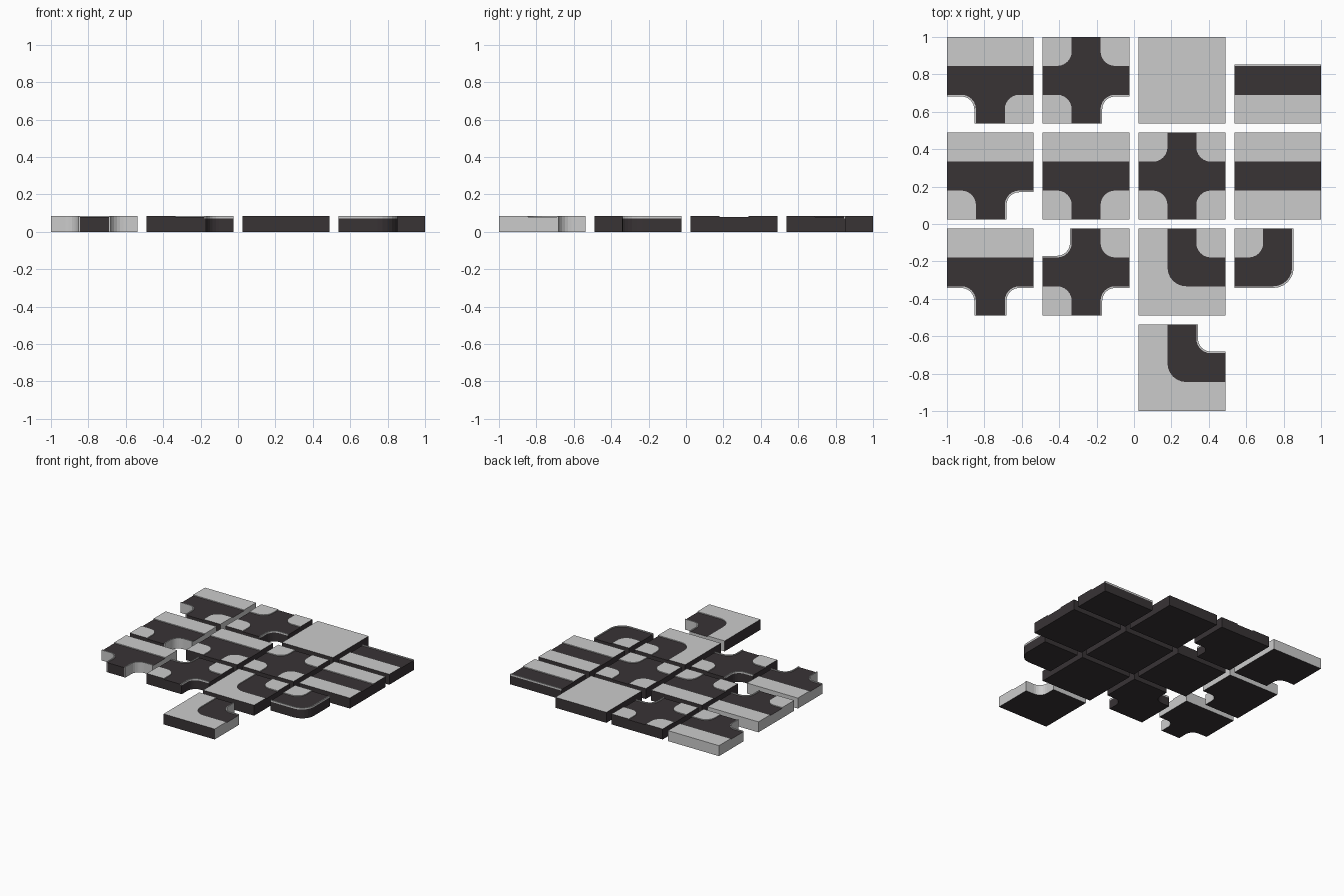
import bpy, bmesh
from math import cos, sin, radians
from mathutils import Vector

if "Cube" in bpy.data.objects:
    bpy.data.objects.remove(bpy.data.objects["Cube"])

H, PITCH = 0.232, 0.512          # tile half size, grid spacing
HW, R_IN, R_OUT = 0.077, 0.078, 0.1   # road half width, corner radii
CURB = 0.009                     # curb thickness
ROAD_Z, STRIP_Z, TOP_Z = 0.079, 0.072, 0.086
SEG = 6
LIGHT, DARK = 0, 1


def material(name, col):
    m = bpy.data.materials.new(name)
    m.diffuse_color = (*col, 1)
    m.use_nodes = True
    m.node_tree.nodes["Principled BSDF"].inputs["Base Color"].default_value = m.diffuse_color
    return m


MATS = [material("pavement_grey", (0.8, 0.8, 0.8)),
        material("asphalt_dark", (0.04, 0.033, 0.036))]


def rot(p, k):
    for _ in range(k % 4):
        p = (-p[1], p[0])
    return p


def arc(cx, cy, r, a0, a1):
    angs = [radians(a0 + (a1 - a0) * i / SEG) for i in range(SEG + 1)]
    return [(cx + r * cos(a), cy + r * sin(a)) for a in angs]


def road_edge(arm, span, off=0):
    """Road edge running from one road end to the next, counter-clockwise."""
    w = HW + off
    if span == 1:
        c = HW + R_IN
        pts = [(H, w)] + arc(c, c, R_IN - off, 270, 180) + [(w, H)]
    elif span == 2:
        pts = [(H, w), (-H, w)]
    else:
        pts = [(H, w)] + arc(R_OUT - HW, HW - R_OUT, R_OUT + off, 90, 180) + [(-w, -H)]
    return [rot(p, arm) for p in pts]


def side(pts_a, pts_b):
    """Which tile side an outer wall lies on: E, N, W, S or none."""
    for k, name in enumerate("ENWS"):
        if all(abs(rot(p, 4 - k)[0] - H) < 1e-5 for p in (pts_a, pts_b)):
            return name
    return ""


def tile(name, col, row, arms, light_sides=""):
    bm = bmesh.new()

    def face(pts, mat):
        bm.faces.new([bm.verts.new(Vector(p)) for p in pts]).material_index = mat

    def cap(poly, z):
        face([(x, y, z) for x, y in poly], LIGHT if z == TOP_Z else DARK)
        face([(x, y, 0) for x, y in reversed(poly)], DARK)

    def wall(a, b, z0, z1, mat):
        face([(*a, z0), (*b, z0), (*b, z1), (*a, z1)], mat)

    def side_mat(a, b):
        s = side(a, b)
        return LIGHT if s and s in light_sides else DARK

    keys = sorted(arms)
    road = []
    for i, arm in enumerate(keys):
        nxt = keys[(i + 1) % len(keys)]
        span = (nxt - arm) % 4
        inner = road_edge(arm, span)
        # end of the previous edge to the start of this one is an open road end
        if road:
            wall(road[-1], inner[0], 0, ROAD_Z, side_mat(road[-1], inner[0]))
        road += inner
        for a, b in zip(inner, inner[1:]):          # kerb face above the road
            wall(b, a, ROAD_Z, TOP_Z, LIGHT)
        if arms[arm]:                               # full pavement
            outer = [rot((H, H), arm + k) for k in range(span)]
        else:                                       # thin curb only
            outer = road_edge(arm, span, CURB)
        loop = [inner[0]] + outer + [inner[-1]]
        for a, b in zip(loop, loop[1:]):
            if arms[arm]:
                wall(a, b, 0, TOP_Z, side_mat(a, b))
            else:
                wall(a, b, 0, STRIP_Z, LIGHT if light_sides else DARK)
                wall(a, b, STRIP_Z, TOP_Z, LIGHT)
        cap(outer + inner[::-1], TOP_Z)
    if road:
        wall(road[-1], road[0], 0, ROAD_Z, side_mat(road[-1], road[0]))
        cap(road, ROAD_Z)
    else:                                           # plain paved tile
        sq = [rot((H, H), k) for k in range(4)]
        cap(sq, TOP_Z)
        for k in range(4):
            wall(sq[k], sq[(k + 1) % 4], 0, TOP_Z, DARK)
    bmesh.ops.remove_doubles(bm, verts=bm.verts, dist=1e-5)
    me = bpy.data.meshes.new(name)
    bm.to_mesh(me)
    bm.free()
    for m in MATS:
        me.materials.append(m)
    ob = bpy.data.objects.new(name, me)
    ob.location = ((col - 1.5) * PITCH, (1.5 - row) * PITCH, 0)
    bpy.context.collection.objects.link(ob)


# Road ends: 0 east, 1 north, 2 west, 3 south.
# Value: 1 = pavement after that end (counter-clockwise), 0 = curb only
tile("t_junction_left_curb", 0, 0, {0: 1, 2: 0, 3: 1}, "ENW")
tile("t_junction_right_curb", 0, 1, {0: 1, 2: 1, 3: 0}, "ENW")
tile("t_junction_both_curbs", 0, 2, {0: 1, 2: 0, 3: 0}, "ENW")
tile("crossing_one_curb", 1, 0, {0: 1, 1: 1, 2: 1, 3: 0})
tile("t_junction_full", 1, 1, {0: 1, 2: 1, 3: 1})
tile("crossing_two_curbs", 1, 2, {0: 1, 1: 0, 2: 1, 3: 0})
tile("plain_pavement", 2, 0, {})
tile("crossing_full", 2, 1, {0: 1, 1: 1, 2: 1, 3: 1})
tile("bend_full", 2, 2, {0: 1, 1: 1})
tile("bend_inner_curb", 2, 3, {0: 0, 1: 1}, "EN")
tile("straight_one_curb", 3, 0, {0: 0, 2: 1})
tile("straight_full", 3, 1, {0: 1, 2: 1})
tile("bend_outer_curb", 3, 2, {1: 1, 2: 0})
